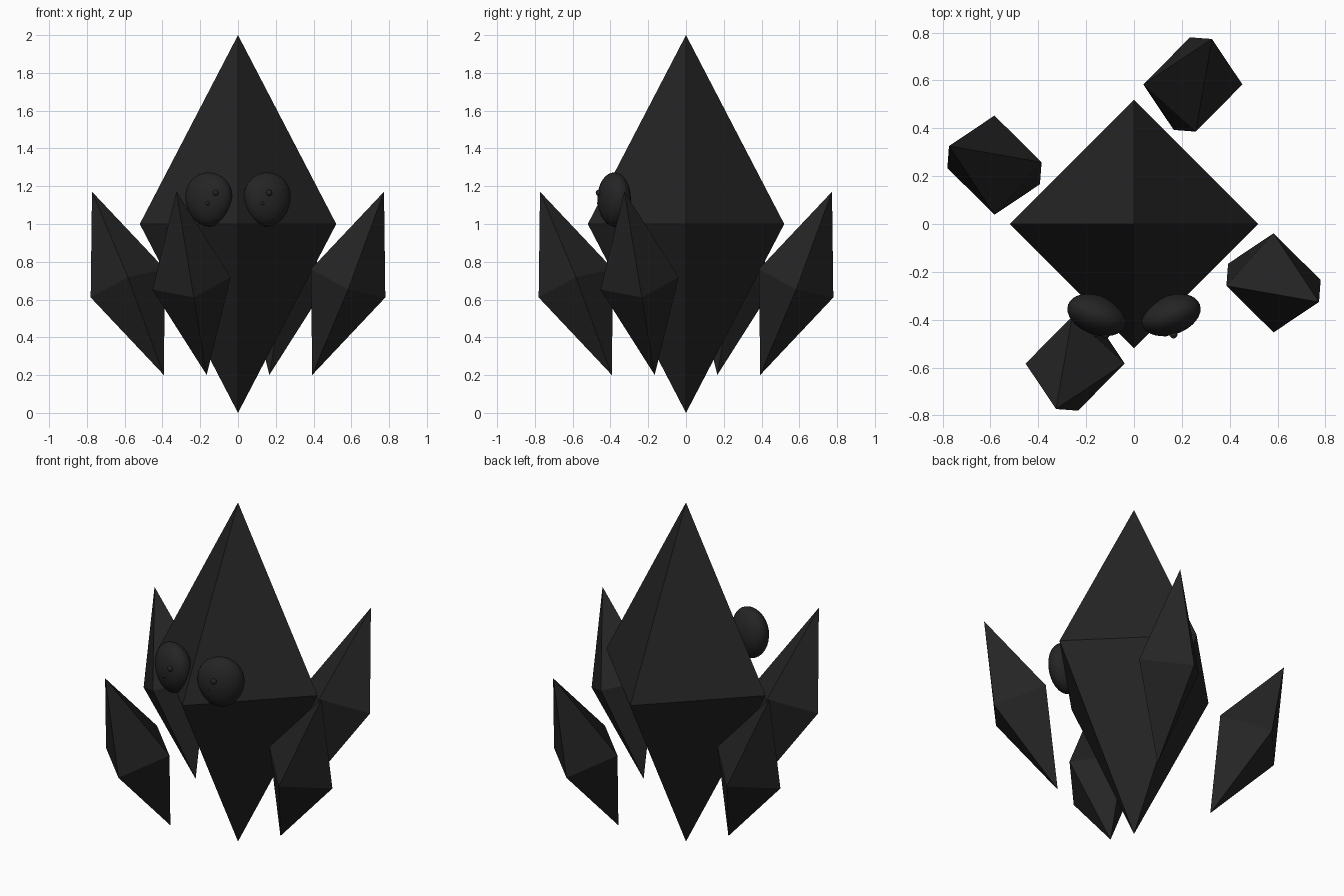
import bpy
import bmesh
from math import radians
from mathutils import Matrix, Vector

cube = bpy.data.objects.get("Cube")
if cube:
    bpy.data.objects.remove(cube, do_unlink=True)

black = bpy.data.materials.new("crystal black")
black.use_nodes = True
colour = (0.018, 0.018, 0.018, 1)
black.diffuse_color = colour
bsdf = black.node_tree.nodes["Principled BSDF"]
bsdf.inputs["Base Color"].default_value = colour
bsdf.inputs["Roughness"].default_value = 0.8


def add_object(name, bm, smooth=False):
    bmesh.ops.recalc_face_normals(bm, faces=bm.faces[:])
    for face in bm.faces:
        face.smooth = smooth
    mesh = bpy.data.meshes.new(name)
    bm.to_mesh(mesh)
    bm.free()
    mesh.materials.append(black)
    obj = bpy.data.objects.new(name, mesh)
    bpy.context.collection.objects.link(obj)
    return obj


def octahedron(name, centre, axes, turn=0):
    """Eight-sided crystal with a corner at each end of three half-axes."""
    bm = bmesh.new()
    rot = Matrix.Rotation(radians(turn), 3, "Z")
    c = Vector(centre)
    ends = [[bm.verts.new(rot @ (c + s * Vector(a))) for s in (1, -1)] for a in axes]
    for a in ends[0]:
        for b in ends[1]:
            for d in ends[2]:
                bm.faces.new((a, b, d))
    return add_object(name, bm)


def ball(name, centre, radii, turn=0, taper=0):
    """Smooth ellipsoid, optionally narrowed toward its bottom."""
    bm = bmesh.new()
    bmesh.ops.create_uvsphere(bm, u_segments=32, v_segments=16, radius=1)
    for v in bm.verts:
        v.co.x *= 1 + taper * v.co.z
    bmesh.ops.transform(
        bm, verts=bm.verts[:],
        matrix=Matrix.Translation(centre) @ Matrix.Rotation(radians(turn), 4, "Z")
        @ Matrix.Diagonal((*radii, 1)))
    return add_object(name, bm, True)


# Large central crystal
octahedron("body_crystal", (0, 0, 1), [(0.52, 0, 0), (0, 0.52, 0), (0, 0, 1)])

# Four tilted shards around the body
shard_axes = [(0.19, -0.08, 0.485), (0.197, 0.012, -0.075), (0, -0.207, -0.033)]
for i, side in enumerate(("left", "back", "right", "front")):
    octahedron(side + "_shard", (0.583, -0.246, 0.686), shard_axes, 90 * i)

# Egg-shaped eyes, each with two small raised beads
for side, s, big_x, small_x in (("left", 1, 0.165, 0.13), ("right", -1, -0.118, -0.16)):
    ball(side + "_eye", (s * 0.155, -0.38, 1.13), (0.128, 0.082, 0.143), s * 20, 0.1)
    ball(side + "_eye_large_bead", (big_x, -0.462, 1.165), (0.016,) * 3)
    ball(side + "_eye_small_bead", (small_x, -0.46, 1.11), (0.011,) * 3)
